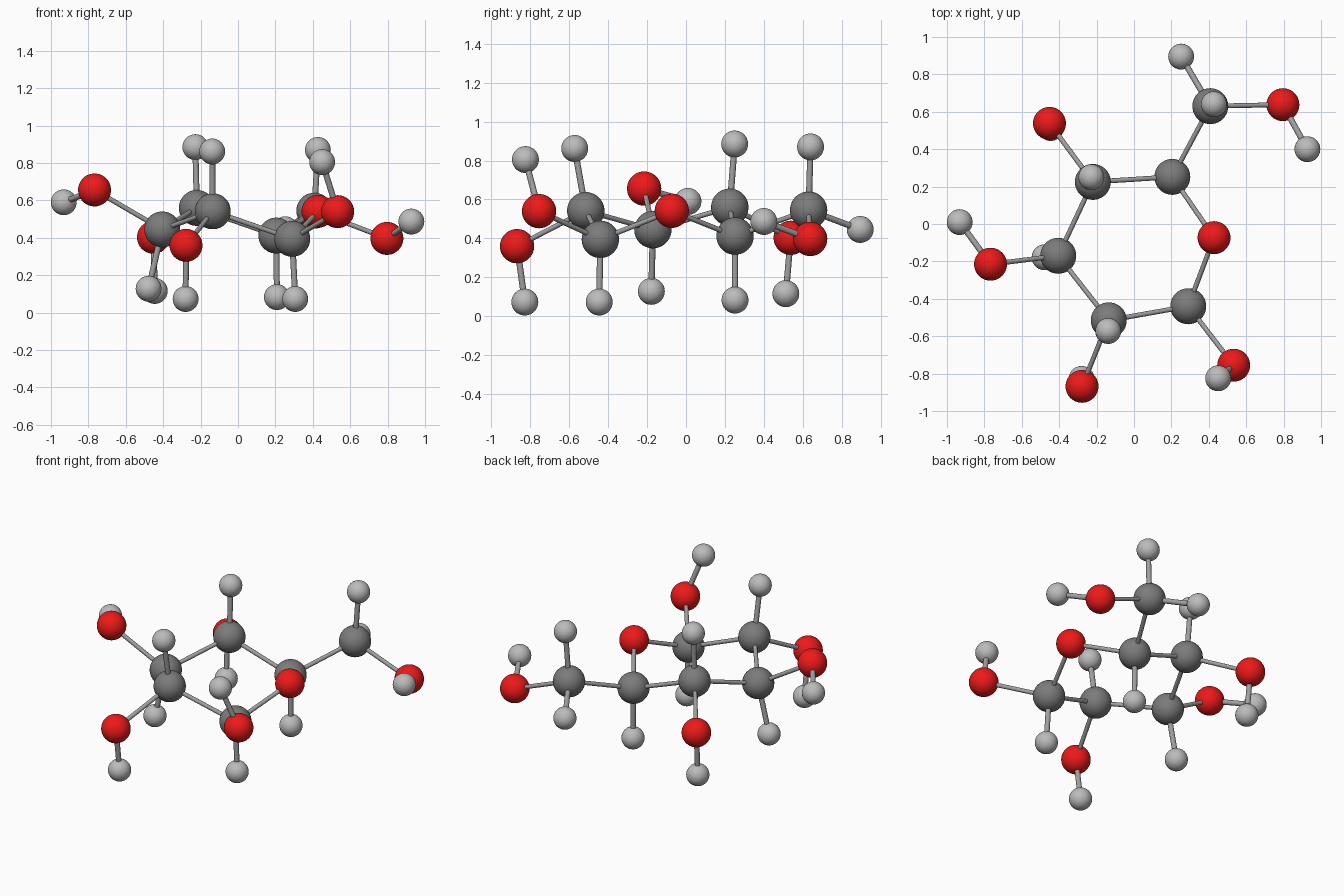
import bpy
from mathutils import Vector

if "Cube" in bpy.data.objects:
    bpy.data.objects.remove(bpy.data.objects["Cube"])


def material(name, rgb):
    m = bpy.data.materials.new(name)
    m.diffuse_color = (*rgb, 1)
    m.use_nodes = True
    m.node_tree.nodes["Principled BSDF"].inputs["Base Color"].default_value = m.diffuse_color
    return m


# element: (plain name, ball radius, material)
KINDS = {
    "C": ("carbon", 0.096, material("dark_grey", (0.2, 0.2, 0.2))),
    "O": ("oxygen", 0.088, material("red", (0.85, 0.01, 0.01))),
    "H": ("hydrogen", 0.069, material("light_grey", (0.5, 0.5, 0.5))),
}
STICK = material("mid_grey", (0.35, 0.35, 0.35))

# Each atom: position and the atom it hangs from
ATOMS = {
    # six-membered ring
    "C1": (0.29, -0.44, 0.395, "O5"),
    "C2": (-0.135, -0.515, 0.542, "C1"),
    "C3": (-0.405, -0.17, 0.445, "C2"),
    "C4": (-0.22, 0.225, 0.56, "C3"),
    "C5": (0.205, 0.252, 0.412, "C4"),
    "O5": (0.428, -0.073, 0.542, "C5"),
    # side arm
    "C6": (0.408, 0.63, 0.545, "C5"),
    "O6": (0.796, 0.638, 0.397, "C6"),
    # side oxygens
    "O1": (0.533, -0.755, 0.54, "C1"),
    "O2": (-0.278, -0.868, 0.36, "C2"),
    "O3": (-0.767, -0.215, 0.656, "C3"),
    "O4": (-0.452, 0.538, 0.403, "C4"),
    # hydrogens on carbons
    "H1": (0.306, -0.446, 0.073, "C1"),
    "H2": (-0.138, -0.572, 0.862, "C2"),
    "H3": (-0.478, -0.178, 0.128, "C3"),
    "H4": (-0.228, 0.25, 0.885, "C4"),
    "H5": (0.208, 0.252, 0.083, "C5"),
    "H6": (0.252, 0.895, 0.446, "C6"),
    "H7": (0.427, 0.64, 0.87, "C6"),
    # hydrogens on oxygens
    "H8": (0.45, -0.825, 0.805, "O1"),
    "H9": (-0.28, -0.828, 0.073, "O2"),
    "H10": (-0.932, 0.01, 0.59, "O3"),
    "H11": (-0.445, 0.513, 0.116, "O4"),
    "H12": (0.927, 0.4, 0.487, "O6"),
}


def ball(key):
    name, radius, mat = KINDS[key[0]]
    bpy.ops.mesh.primitive_uv_sphere_add(segments=40, ring_count=24, radius=radius,
                                         location=ATOMS[key][:3])
    finish(f"{name}_ball_{key[1:]}", mat)


def stick(a, b):
    p, q = Vector(ATOMS[a][:3]), Vector(ATOMS[b][:3])
    d = q - p
    radius = 0.016 if a[0] == "H" else 0.013
    bpy.ops.mesh.primitive_cylinder_add(vertices=20, radius=radius, depth=d.length,
                                        location=(p + q) / 2)
    ob = bpy.context.object
    ob.rotation_mode = "QUATERNION"
    ob.rotation_quaternion = d.to_track_quat("Z", "Y")
    finish(f"bond_{a}_{b}", STICK)


def finish(name, mat):
    ob = bpy.context.object
    ob.name = name
    ob.data.materials.append(mat)
    bpy.ops.object.shade_smooth_by_angle()


for key, (*_, parent) in ATOMS.items():
    ball(key)
    stick(key, parent)
